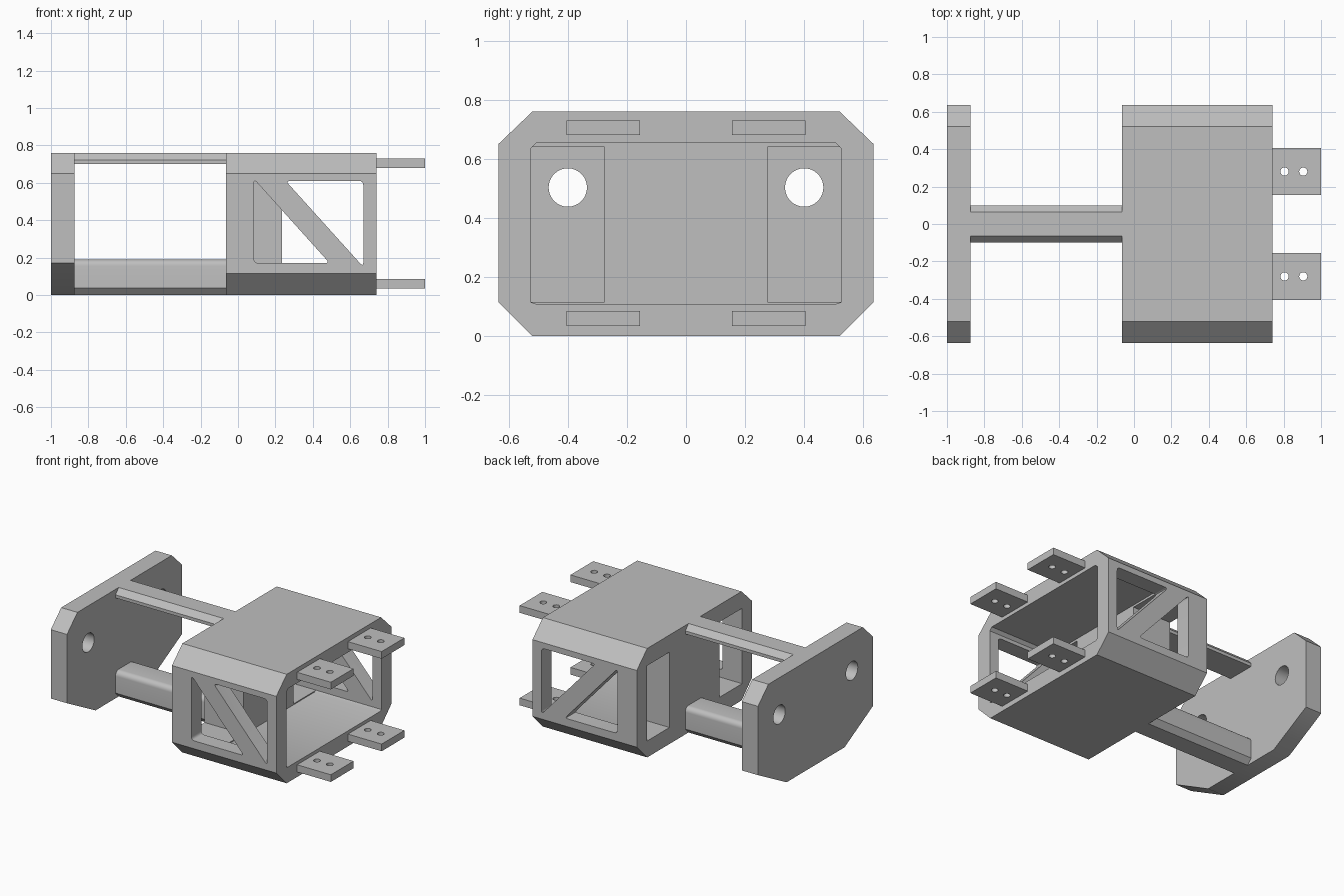
import bpy, bmesh, math
from mathutils import Vector

if "Cube" in bpy.data.objects:
    bpy.data.objects.remove(bpy.data.objects["Cube"], do_unlink=True)

grey = bpy.data.materials.new("light_grey")
grey.use_nodes = True
grey.diffuse_color = (0.52, 0.52, 0.52, 1)
grey.node_tree.nodes["Principled BSDF"].inputs["Base Color"].default_value = (0.52, 0.52, 0.52, 1)


def prism(name, outline, axis, lo, hi):
    """Extrude a 2D outline along an axis; the outline uses the other two axes in order."""
    bm = bmesh.new()
    start = [list(p) for p in outline]
    for p in start:
        p.insert(axis, lo)
    face = bm.faces.new([bm.verts.new(p) for p in start])
    out = bmesh.ops.extrude_face_region(bm, geom=[face])
    shift = Vector((0, 0, 0))
    shift[axis] = hi - lo
    moved = [v for v in out["geom"] if isinstance(v, bmesh.types.BMVert)]
    bmesh.ops.translate(bm, verts=moved, vec=shift)
    bmesh.ops.recalc_face_normals(bm, faces=bm.faces)
    mesh = bpy.data.meshes.new(name)
    bm.to_mesh(mesh)
    bm.free()
    mesh.materials.append(grey)
    obj = bpy.data.objects.new(name, mesh)
    bpy.context.collection.objects.link(obj)
    return obj


def rect(a0, a1, b0, b1):
    return [(a0, b0), (a1, b0), (a1, b1), (a0, b1)]


def circle(a, b, r, n=32):
    return [(a + r * math.cos(math.tau * i / n), b + r * math.sin(math.tau * i / n))
            for i in range(n)]


def rounded(points, cut, steps=4):
    """Round each corner with a small curve starting a set distance from it."""
    pts = [Vector(p) for p in points]
    result = []
    for i, p in enumerate(pts):
        a = p + (pts[i - 1] - p).normalized() * cut
        b = p + (pts[(i + 1) % len(pts)] - p).normalized() * cut
        for k in range(steps + 1):
            t = k / steps
            result.append(tuple(a * (1 - t) ** 2 + p * 2 * t * (1 - t) + b * t * t))
    return result


def mirrored(half):
    """Complete a half outline across the centre line."""
    return half + [(-a, b) for a, b in reversed(half)]


def carve(obj, cutters):
    for c in cutters:
        c.hide_render = True
        mod = obj.modifiers.new("cut", "BOOLEAN")
        mod.operation, mod.solver, mod.object = "DIFFERENCE", "EXACT", c
    graph = bpy.context.evaluated_depsgraph_get()
    mesh = bpy.data.meshes.new_from_object(obj.evaluated_get(graph))
    obj.modifiers.clear()
    obj.data = mesh
    for c in cutters:
        bpy.data.objects.remove(c, do_unlink=True)


parts = []
BACK, FRONT, TOP = -0.065, 0.74, 0.76

# Main housing: chamfered shell with an open end
housing = prism("housing", mirrored([(0.52, 0), (0.635, 0.115), (0.635, 0.65), (0.52, TOP)]),
                0, BACK, FRONT)
cavity = mirrored([(0.505, 0.108), (0.525, 0.115), (0.525, 0.635), (0.505, 0.655)])
cutters = [prism("cavity_cutter", cavity, 0, 0.235, 0.9)]
low_window = rounded([(0.085, 0.62), (0.085, 0.17), (0.49, 0.17)], 0.025)
high_window = rounded([(0.255, 0.61), (0.67, 0.61), (0.67, 0.15)], 0.025)
for side in (-1, 1):
    # Side channels through the rear wall, and the truss windows
    y0, y1 = sorted((side * 0.275, side * 0.525))
    cutters.append(prism("channel_cutter", rect(y0, y1, 0.115, 0.64), 0, -0.2, 0.3))
    y0, y1 = sorted((side * 0.45, side * 0.75))
    for shape in (low_window, high_window):
        cutters.append(prism("window_cutter", shape, 1, y0, y1))
carve(housing, cutters)
parts.append(housing)

# End plate with two round holes
plate = prism("end_plate", mirrored([(0.32, 0), (0.635, 0.17), (0.635, 0.65), (0.52, TOP)]),
              0, -1, -0.875)
carve(plate, [prism("hole_cutter", circle(s * 0.4, 0.503, 0.065), 0, -1.2, -0.7)
              for s in (-1, 1)])
parts.append(plate)

# Rails joining the plate to the housing
parts.append(prism("top_rail", mirrored([(0.1, 0.7), (0.1, 0.722), (0.065, TOP)]),
                   0, -0.875, BACK))
shoulder = [(0.065 + 0.035 * math.cos(a), 0.155 + 0.035 * math.sin(a))
            for a in (math.pi / 2 * i / 6 for i in range(7))]
parts.append(prism("bottom_rail", mirrored([(0.065, 0), (0.1, 0.037)] + shoulder),
                   0, -0.875, BACK))

# Mounting tabs, each with two screw holes
for level, z in (("lower", 0.035), ("upper", 0.68)):
    for name, y in (("right", -0.28), ("left", 0.28)):
        tab = prism(f"{level}_{name}_tab", rect(FRONT, 1, y - 0.125, y + 0.125), 2, z, z + 0.05)
        carve(tab, [prism("screw_cutter", circle(x, y, 0.022, 20), 2, z - 0.1, z + 0.1)
                    for x in (0.805, 0.905)])
        parts.append(tab)

# Smooth the round surfaces and keep the hard edges
bpy.ops.object.select_all(action="DESELECT")
for obj in parts:
    obj.select_set(True)
bpy.context.view_layer.objects.active = housing
bpy.ops.object.shade_smooth_by_angle(angle=math.radians(30))
